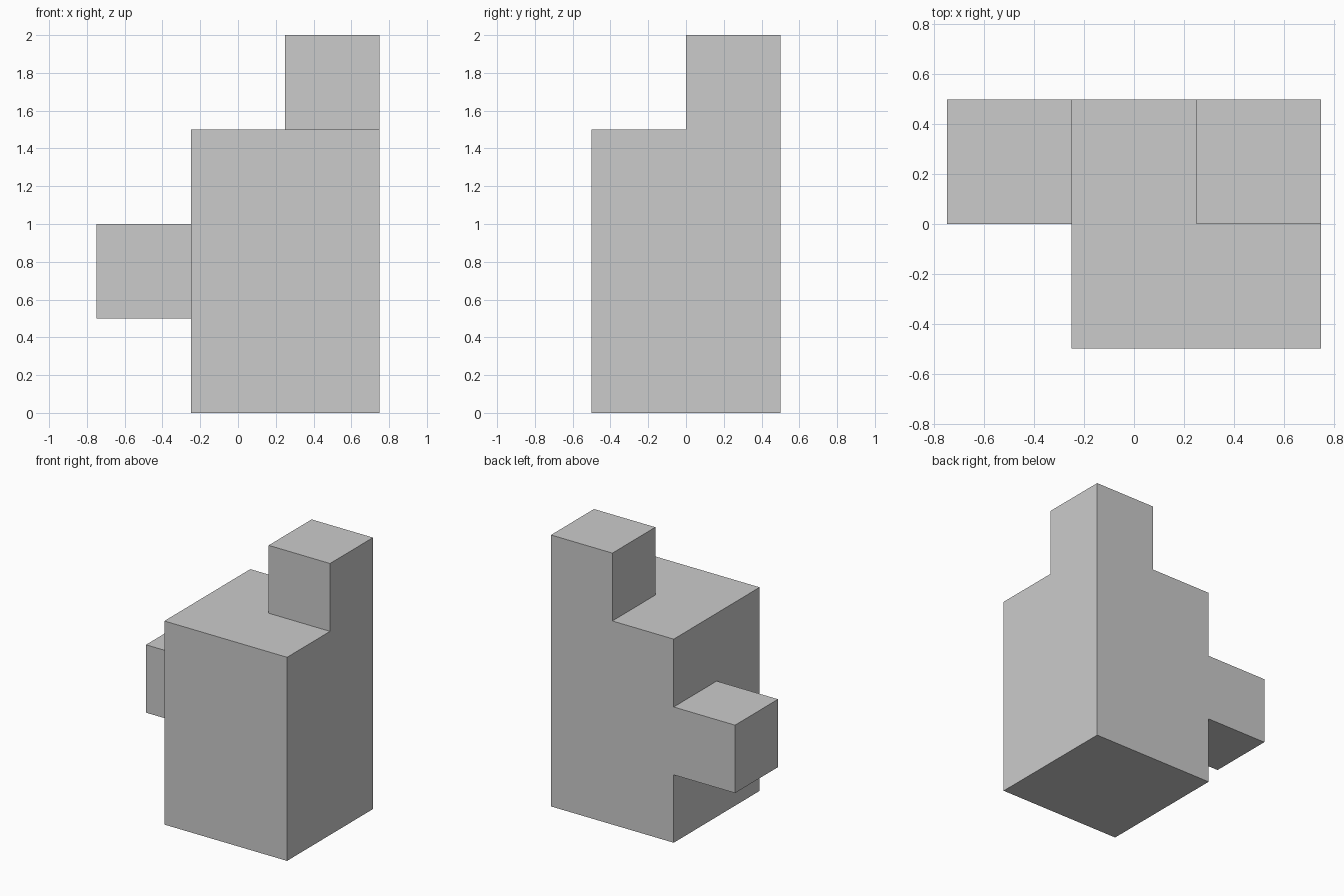
import bpy, bmesh
from mathutils import Matrix, Vector

if "Cube" in bpy.data.objects:
    bpy.data.objects.remove(bpy.data.objects["Cube"])


def extrude_face(bm, center, offset):
    """Pull out the face whose centre is nearest the given point."""
    face = min(bm.faces, key=lambda f: (f.calc_center_median() - Vector(center)).length)
    new = bmesh.ops.extrude_discrete_faces(bm, faces=[face])["faces"][0]
    bmesh.ops.translate(bm, verts=new.verts, vec=offset)


# Main block
bm = bmesh.new()
bmesh.ops.create_cube(bm, size=1, matrix=Matrix.Translation((0.25, 0, 0.75)) @ Matrix.Diagonal((1, 1, 1.5, 1)))

# Cut the half-unit grid
for co, no in (((0.25, 0, 0), (1, 0, 0)), ((0, 0, 0), (0, 1, 0)),
               ((0, 0, 0.5), (0, 0, 1)), ((0, 0, 1), (0, 0, 1))):
    bmesh.ops.bisect_plane(bm, geom=bm.verts[:] + bm.edges[:] + bm.faces[:], plane_co=co, plane_no=no)

# Upper back corner block and left side block
extrude_face(bm, (0.5, 0.25, 1.5), (0, 0, 0.5))
extrude_face(bm, (-0.25, 0.25, 0.75), (-0.5, 0, 0))

bmesh.ops.recalc_face_normals(bm, faces=bm.faces)
mesh = bpy.data.meshes.new("stepped_block")
bm.to_mesh(mesh)
bm.free()
bpy.context.collection.objects.link(bpy.data.objects.new("stepped_block", mesh))
